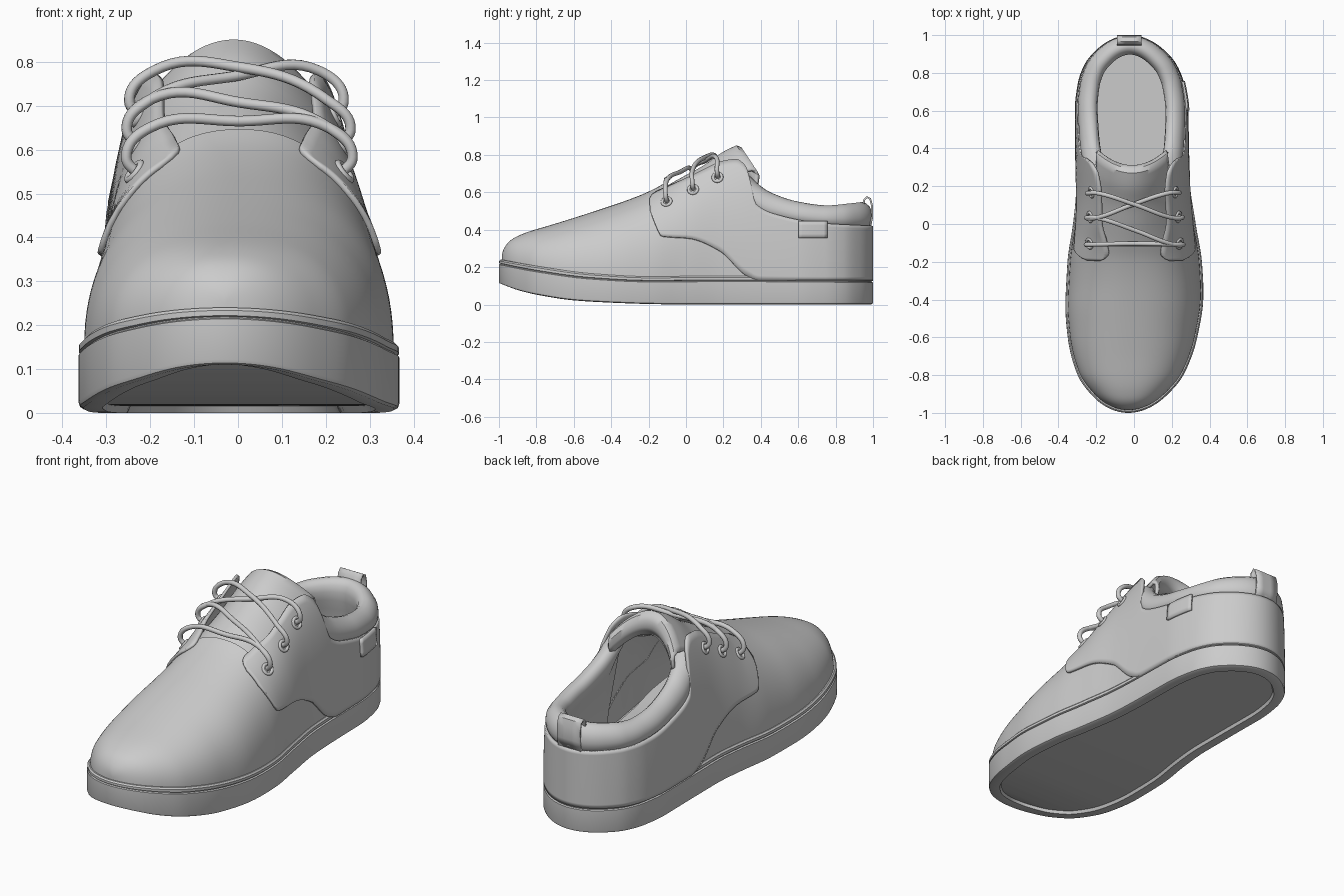
import bpy, bmesh
from math import pi, sin, cos, acos
from mathutils import Vector

if "Cube" in bpy.data.objects:
    bpy.data.objects.remove(bpy.data.objects["Cube"])

def curve(pairs, v):
    """Monotone cubic through (position, value) pairs."""
    xs, ys = [p[0] for p in pairs], [p[1] for p in pairs]
    v = min(max(v, xs[0]), xs[-1])
    i = max(k for k in range(len(xs) - 1) if xs[k] <= v)
    sl = lambda k: (ys[k + 1] - ys[k]) / (xs[k + 1] - xs[k])
    def tan(k):
        if k == 0: return sl(0)
        if k == len(xs) - 1: return sl(k - 1)
        a, b = sl(k - 1), sl(k)
        return 0 if a * b <= 0 else 2 * a * b / (a + b)
    h = xs[i + 1] - xs[i]
    t = (v - xs[i]) / h
    return (ys[i] * (1 + 2 * t) * (1 - t) ** 2 + ys[i + 1] * t * t * (3 - 2 * t)
            + h * t * (1 - t) * (tan(i) * (1 - t) - tan(i + 1) * t))

# Profiles along the shoe length (y, value)
WIDTH = [(acos(-y), w) for y, w in [(-1, 0), (-.95, .148), (-.9, .205), (-.8, .28), (-.6, .343),
         (-.4, .365), (-.2, .356), (0, .325), (.2, .302), (.4, .298), (.6, .297), (.75, .278),
         (.85, .24), (.93, .17), (1, 0)]]
CENTRE = [(-1, -.03), (-.6, -.008), (-.3, .004), (0, .002), (.3, -.008), (.6, -.013), (1, -.022)]
CROWN = [(acos(-y), h) for y, h in [(-1, .25), (-.985, .305), (-.95, .345), (-.9, .372), (-.7, .435),
         (-.4, .53), (-.2, .605), (-.1, .66), (0, .735), (.1, .8), (.2, .86), (.4, .95), (1, 1.1)]]
SOLE_BOTTOM = [(-1, .11), (-.9, .075), (-.8, .052), (-.6, .022), (-.4, .01), (-.2, .003), (0, 0), (1, 0)]
SOLE_TOP = [(-1, .24), (-.8, .205), (-.5, .165), (-.2, .15), (.2, .153), (1, .147)]
QUARTER_LOW = [(-.19, .5), (-.165, .43), (-.13, .365), (.02, .352), (.18, .285), (.33, .15), (.4, .13), (1, .13)]
QUARTER_TOP = [(-.19, .56), (-.17, .59), (-.1, .625), (0, .67), (.1, .72), (.2, .765), (.27, .775),
               (.32, .74), (.345, .66), (.37, .54), (.48, .482), (.72, .435), (1, .42)]
COLLAR_LOW = [(.3, .64), (.34, .58), (.37, .52), (.48, .472), (.72, .43), (1, .415)]
COLLAR_TOP = [(.3, .735), (.35, .675), (.45, .6), (.61, .548), (.77, .53), (.9, .54), (1, .55)]
EXP = 2.3

def plan(th, z=None):
    """Point on the sole outline, or on the upper's wall when z is given."""
    th %= 2 * pi
    ph, s = (th, 1) if th <= pi else (2 * pi - th, -1)
    y = -cos(ph)
    w = curve(WIDTH, ph)
    if z is not None:
        zs = curve(SOLE_TOP, y) - .02
        t = min(max((z - zs) / (curve(CROWN, ph) - zs), 0), .999)
        w *= .965 * (1 - t ** EXP) ** (1 / EXP)
    k = 1 if z is None else .985
    return Vector((curve(CENTRE, y) + s * w, y * k, z or 0))

def offset(th, z, off):
    """Plan point pushed outward by off."""
    t = plan(th + .01, z) - plan(th - .01, z)
    return plan(th, z) + Vector((t.y, -t.x, 0)).normalized() * off

def angle(y, side=1):
    a = acos(-y / .985)
    return a if side > 0 else 2 * pi - a

def finish(ob, thick=0, ang=40):
    bpy.context.view_layer.objects.active = ob
    for o in bpy.context.selected_objects:
        o.select_set(False)
    ob.select_set(True)
    bpy.ops.object.shade_smooth_by_angle(angle=ang * pi / 180)
    if thick:
        m = ob.modifiers.new("thickness", 'SOLIDIFY')
        m.thickness, m.offset = thick, 0
    return ob

def grid(name, rows, closed=False, cap=None, thick=0):
    """Skin rows of points; cap closes one end point of every row left to right."""
    n, m = len(rows), len(rows[0])
    bm = bmesh.new()
    vs = [[bm.verts.new(p) for p in r] for r in rows]
    for i in range(n if closed else n - 1):
        for j in range(m - 1):
            k = (i + 1) % n
            bm.faces.new((vs[i][j], vs[k][j], vs[k][j + 1], vs[i][j + 1]))
    if cap is not None:
        for i in range(n // 2):
            q = [vs[i][cap], vs[i + 1][cap], vs[-(i + 1) % n][cap], vs[-i % n][cap]]
            bm.faces.new(list(dict.fromkeys(q)))
    bmesh.ops.remove_doubles(bm, verts=bm.verts, dist=.00005)
    bmesh.ops.recalc_face_normals(bm, faces=bm.faces)
    me = bpy.data.meshes.new(name)
    bm.to_mesh(me)
    ob = bpy.data.objects.new(name, me)
    bpy.context.collection.objects.link(ob)
    return finish(ob, thick)

def span(a, b, n):
    return [a + (b - a) * i / n for i in range(n + 1)]

# Sole with recessed tread and a groove below the top lip
SECTION = [(-.062, .1), (-.055, 0), (-.012, 0), (-.003, .03), (0, .09), (0, .8), (-.008, .82), (-.008, .84),
           (-.001, .86), (-.001, .95), (-.008, 1), (-.06, 1)]
rows = []
for th in span(0, 2 * pi, 160)[:-1]:
    y = plan(th).y
    a, b = curve(SOLE_BOTTOM, y), curve(SOLE_TOP, y)
    rows.append([offset(th, None, o) + Vector((0, 0, a + (b - a) * f)) for o, f in SECTION])
grid("sole", rows, True, cap=0)

# Insole
rows = [[offset(th, None, o) + Vector((0, 0, .165 + max(0, -plan(th).y) * .08)) for o in (-.03, -.06)]
        for th in span(0, 2 * pi, 96)[:-1]]
grid("insole", rows, True, cap=1)

# Vamp: arched sections from the toe to the throat
rows = []
for ph in span(0, acos(.12 / .985), 60):
    y = -cos(ph)
    zs, h, w = curve(SOLE_TOP, y) - .02, curve(CROWN, ph), curve(WIDTH, ph) * .965
    row = []
    for a in span(0, pi, 48):
        ca, sa = cos(a), max(sin(a), 0)
        row.append((curve(CENTRE, y) + w * (1 if ca > 0 else -1) * abs(ca) ** (2 / EXP),
                    y * .985, zs + (h - zs) * sa ** (2 / EXP)))
    rows.append(row)
grid("vamp", rows)

# Vamp sides running back under the quarter
for side, label in ((1, "right"), (-1, "left")):
    rows = []
    for y in span(-.13, .38, 30):
        rows.append([plan(angle(y, side), z) for z in span(.13, curve(QUARTER_LOW, y) + .05, 8)])
    grid("vamp_side_" + label, rows)

# Quarter: one overlay wrapping both sides and the heel
rows = []
for th in span(angle(-.19), angle(-.19, -1), 260):
    y = plan(th, .3).y
    rows.append([offset(th, z, .007) for z in span(curve(QUARTER_LOW, y), curve(QUARTER_TOP, y), 16)])
grid("quarter", rows, thick=.014)

# Padded collar rolling over into the lining
ROLL = [(-.004, 0), (.008, .12), (.013, .35), (.01, .6), (-.005, .83), (-.025, .96), (-.043, 1), (-.062, .96),
        (-.08, .8), (-.088, .55), (-.085, .2), (-.072, -.2)]
rows = []
for th in span(angle(.31), angle(.31, -1), 140):
    y = plan(th, .3).y
    a, b = curve(COLLAR_LOW, y), curve(COLLAR_TOP, y)
    rows.append([offset(th, a + (b - a) * f, o) for o, f in ROLL]
                + [offset(th, .28, -.05), offset(th, .16, -.04)])
grid("collar", rows)

# Tongue
TONGUE = [(-.18, .595), (-.1, .635), (0, .69), (.1, .745), (.2, .815), (.27, .85)]
rows = []
for v in span(0, 1, 24):
    row = []
    for x in span(-.185, .185, 24):
        yc = -.18 + .45 * v
        row.append((x - .01, yc + 2.4 * x * x * v, curve(TONGUE, yc) - (2 + 1.6 * v) * x * x - .008))
    rows.append(row)
# rolled end of the tongue, turning down into the shoe
for dy, dz in ((.02, -.008), (.033, -.03), (.033, -.06), (.02, -.1)):
    rows.append([(p[0], p[1] + dy, p[2] + dz) for p in rows[24]])
grid("tongue", rows, thick=.018)

# Eyelets
HOLES = [(-.1, .55), (.04, .615), (.17, .68)]
eye = {}
for side in (1, -1):
    for i, (y, z) in enumerate(HOLES):
        th = angle(y, side)
        p = offset(th, z, .015)
        n = (plan(th + .02, z) - plan(th - .02, z)).cross(plan(th, z + .02) - plan(th, z - .02)).normalized()
        eye[side, i] = (p, n)
        bpy.ops.mesh.primitive_torus_add(location=p, rotation=n.to_track_quat('Z', 'Y').to_euler(),
                                         major_radius=.024, minor_radius=.008,
                                         major_segments=24, minor_segments=10)
        bpy.context.object.name = "eyelet_%s_%d" % ("right" if side > 0 else "left", i + 1)
        finish(bpy.context.object, ang=60)

# Laces: one bar at the front, then crossings
def lace(name, i, j, lift):
    (p, n), (q, m) = eye[-1, i], eye[1, j]
    up = Vector((0, 0, 1))
    pts = [p - n * .02, p + n * .024 + up * .02, p + Vector((.035, -.004, .1)),
           p.lerp(q, .5) + up * lift,
           q + Vector((-.035, -.004, .1)), q + m * .024 + up * .02, q - m * .02]
    cu = bpy.data.curves.new(name, 'CURVE')
    cu.dimensions, cu.bevel_depth, cu.bevel_resolution, cu.resolution_u = '3D', .012, 3, 10
    sp = cu.splines.new('BEZIER')
    sp.bezier_points.add(len(pts) - 1)
    for b, co in zip(sp.bezier_points, pts):
        b.co = co
        b.handle_left_type = b.handle_right_type = 'AUTO'
    ob = bpy.data.objects.new(name, cu)
    bpy.context.collection.objects.link(ob)

lace("lace_front_bar", 0, 0, .115)
lace("lace_middle", 1, 0, .125)
lace("lace_cross_lower", 1, 2, .12)
lace("lace_cross_upper", 2, 1, .14)

# Heel pull tab folded over the collar
fold = [(.985, .42), (.996, .47), (.994, .53), (.985, .565), (.968, .575), (.953, .56), (.945, .52), (.92, .5)]
grid("heel_tab", [[(x, y, z) for y, z in fold] for x in (-.09, -.045, 0, .04)], thick=.01)

# Side tag on the right
rows = [[offset(angle(y), z, .02) for z in span(.355, .445, 4)] for y in span(.6, .75, 8)]
grid("side_tag", rows, thick=.012)
